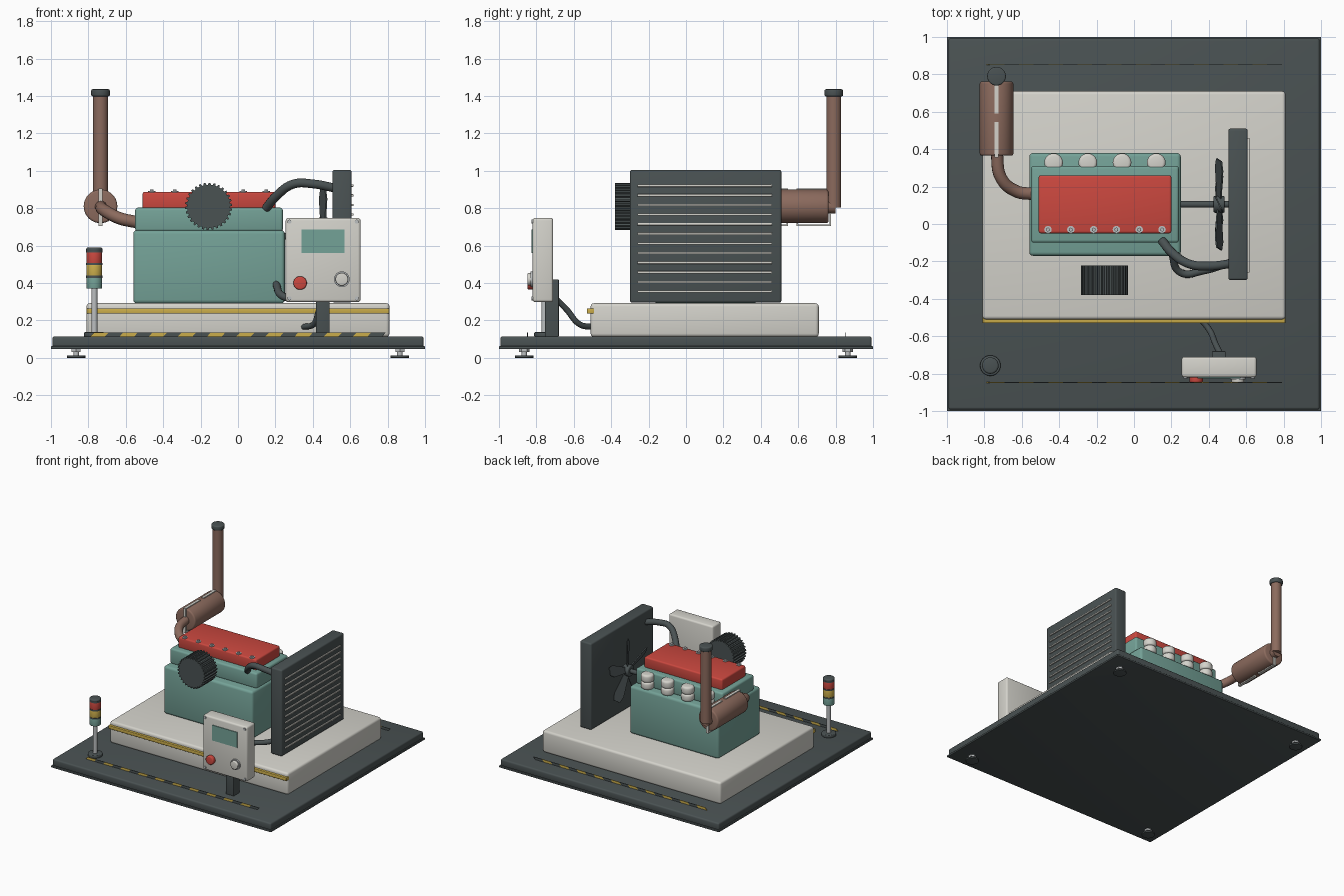
import bpy, bmesh, math
from mathutils import Matrix, Vector

if "Cube" in bpy.data.objects:
    bpy.data.objects.remove(bpy.data.objects["Cube"])


def mat(name, *c):
    m = bpy.data.materials.new(name)
    m.diffuse_color = (*c, 1)
    m.use_nodes = True
    m.node_tree.nodes["Principled BSDF"].inputs["Base Color"].default_value = m.diffuse_color
    return m


DARK = mat("slate", .068, .084, .086)
TEAL = mat("teal", .175, .36, .31)
LIGHT = mat("off_white", .66, .65, .60)
RED = mat("red", .60, .065, .05)
YELLOW = mat("yellow", .60, .42, .07)
BROWN = mat("rusty_brown", .26, .145, .11)
STEEL = mat("steel", .50, .52, .53)


def finish(bm, name, m):
    bmesh.ops.recalc_face_normals(bm, faces=bm.faces)
    me = bpy.data.meshes.new(name)
    bm.to_mesh(me)
    bm.free()
    ob = bpy.data.objects.new(name, me)
    bpy.context.collection.objects.link(ob)
    me.materials.append(m)
    return ob


def box(name, lo, hi, m, bev=0.0):
    bm = bmesh.new()
    size = [b - a for a, b in zip(lo, hi)]
    mid = [(a + b) / 2 for a, b in zip(lo, hi)]
    bmesh.ops.create_cube(bm, size=1, matrix=Matrix.Translation(mid) @ Matrix.Diagonal((*size, 1)))
    if bev:
        bmesh.ops.bevel(bm, geom=bm.edges[:], offset=bev, segments=3, profile=.5, affect='EDGES')
    return finish(bm, name, m)


def cyl(name, a, b, r, m, n=32, bev=0.0, r2=None):
    """Cylinder from point a to point b, with optional rim bevel."""
    a, b = Vector(a), Vector(b)
    d = b - a
    mx = Matrix.Translation((a + b) / 2) @ d.to_track_quat('Z', 'Y').to_matrix().to_4x4()
    bm = bmesh.new()
    bmesh.ops.create_cone(bm, cap_ends=True, segments=n, radius1=r,
                          radius2=r if r2 is None else r2, depth=d.length, matrix=mx)
    if bev:
        rims = [e for e in bm.edges if any(len(f.verts) > 4 for f in e.link_faces)]
        bmesh.ops.bevel(bm, geom=rims, offset=bev, segments=3, profile=.5, affect='EDGES')
    return finish(bm, name, m)


def extrude(name, pts, vec, m):
    """Extrude a closed 3D outline along vec."""
    bm = bmesh.new()
    f = bm.faces.new([bm.verts.new(p) for p in pts])
    g = bmesh.ops.extrude_face_region(bm, geom=[f])['geom']
    bmesh.ops.translate(bm, vec=vec, verts=[v for v in g if isinstance(v, bmesh.types.BMVert)])
    return finish(bm, name, m)


def tube(name, pts, r, m):
    """Smooth round hose through the points."""
    cu = bpy.data.curves.new(name, 'CURVE')
    cu.dimensions = '3D'
    cu.bevel_depth, cu.bevel_resolution, cu.resolution_u = r, 4, 10
    cu.use_fill_caps = True
    sp = cu.splines.new('BEZIER')
    sp.bezier_points.add(len(pts) - 1)
    for bp, p in zip(sp.bezier_points, pts):
        bp.co = p
        bp.handle_left_type = bp.handle_right_type = 'AUTO'
    tmp = bpy.data.objects.new(name + "_path", cu)
    bpy.context.collection.objects.link(tmp)
    bpy.context.view_layer.update()
    me = bpy.data.meshes.new_from_object(tmp)
    bpy.data.objects.remove(tmp)
    ob = bpy.data.objects.new(name, me)
    bpy.context.collection.objects.link(ob)
    me.materials.clear()
    me.materials.append(m)
    return ob


# Base plate, lower flange and levelling feet
box("base_plate", (-.992, -.992, .055), (.992, .992, .115), DARK, .012)
box("base_flange", (-1, -1, .046), (1, 1, .062), DARK, .004)
for sx in (-1, 1):
    for sy in (-1, 1):
        x, y = sx * .865, sy * .865
        cyl("foot_pad", (x, y, 0), (x, y, .013), .05, DARK, 24, .003)
        cyl("foot_stem", (x, y, .01), (x, y, .05), .015, STEEL, 16)
        cyl("foot_nut", (x, y, .03), (x, y, .048), .028, STEEL, 6)

# Hazard strips: upright slanted plates at front and back
for sy in (-1, 1):
    for i in range(20):
        x = -.79 + i * .078
        y = sy * .85
        extrude("hazard_stripe", [(x, y, .113), (x + .078, y, .113), (x + .098, y, .135), (x + .02, y, .135)],
                (0, .004, 0), DARK if i % 2 else YELLOW)

# Plinth with yellow rail
box("plinth", (-.81, -.51, .112), (.81, .71, .292), LIGHT, .018)
box("plinth_rail", (-.81, -.53, .236), (.81, -.49, .264), YELLOW, .004)

# Engine block, head and cover
box("engine_block", (-.56, -.17, .29), (.25, .38, .682), TEAL, .02)
box("cylinder_head", (-.55, -.10, .675), (.24, .31, .803), TEAL, .015)
box("rocker_cover", (-.51, -.05, .795), (.20, .26, .887), RED, .012)
for i in range(6):
    x = -.46 + i * .122
    cyl("cover_washer", (x, -.03, .884), (x, -.03, .891), .02, STEEL, 16)
    cyl("cover_bolt", (x, -.03, .885), (x, -.03, .9), .011, STEEL, 6)

# Ringed intake stacks along the back of the head
for i in range(4):
    x = -.43 + i * .183
    cyl("intake_lower", (x, .328, .68), (x, .328, .74), .05, LIGHT, 24, .016)
    cyl("intake_upper", (x, .328, .738), (x, .328, .80), .05, LIGHT, 24, .016)

# Ribbed air filter
ribs = []
N = 30
for i in range(N):
    for off, r in ((0, .115), (.12, .126), (.5, .126), (.62, .115)):
        t = 2 * math.pi * (i + off) / N
        ribs.append((-.157 + r * math.cos(t), -.38, .81 + r * math.sin(t)))
extrude("air_filter", ribs, (0, .157, 0), DARK)

# Radiator with slats
box("radiator", (.505, -.30, .295), (.608, .51, 1.005), DARK, .012)
for i in range(12):
    z = .354 + i * .0515
    box("radiator_slat", (.60, -.26, z - .006), (.617, .46, z + .006), LIGHT, .002)

# Fan in front of the radiator
FC = Vector((.455, .105, .65))
cyl("fan_hub", FC - Vector((.03, 0, 0)), FC + Vector((.03, 0, 0)), .045, DARK, 24, .008)
cyl("fan_shaft", (.24, .105, .65), (.52, .105, .65), .018, DARK, 16)
for i in range(5):
    blade = extrude("fan_blade", [(-.004, -.022, .03), (-.004, .022, .03), (-.004, .045, .20),
                                  (-.004, .03, .25), (-.004, -.03, .25), (-.004, -.045, .20)],
                    (.008, 0, 0), DARK)
    blade.matrix_world = (Matrix.Translation(FC) @ Matrix.Rotation(i * math.tau / 5, 4, 'X')
                          @ Matrix.Rotation(math.radians(25), 4, 'Z'))

# Coolant hoses
tube("upper_hose", [(.15, -.09, .80), (.205, -.155, .865), (.30, -.215, .93), (.40, -.225, .93),
                    (.53, -.21, .905)], .024, DARK)
tube("lower_hose", [(.20, -.15, .40), (.25, -.26, .325), (.37, -.25, .33), (.53, -.20, .38)], .02, DARK)

# Exhaust: bent pipe, muffler, straps, stack and cap
tube("exhaust_pipe", [(-.54, .16, .725), (-.63, .175, .745), (-.71, .245, .785), (-.735, .39, .81)],
     .033, BROWN)
cyl("muffler", (-.735, .365, .81), (-.735, .762, .81), .09, BROWN, 40, .012)
for y0, y1 in ((.355, .545), (.59, .775)):
    for z in (.705, .897):
        box("muffler_strap", (-.746, y0, z), (-.724, y1, z + .009), LIGHT)
    for y in (y0, y1 - .009):
        box("strap_end", (-.746, y, .705), (-.724, y + .009, .906), LIGHT)
cyl("exhaust_stack", (-.735, .79, .805), (-.735, .79, 1.41), .04, BROWN, 32)
cyl("stack_elbow", (-.735, .74, .81), (-.735, .80, .81), .038, BROWN, 24)
cyl("stack_cap", (-.735, .79, 1.398), (-.735, .79, 1.436), .05, DARK, 32, .008)

# Control panel on its post, with cable
box("panel_post", (.417, -.755, .112), (.49, -.68, .42), DARK, .005)
box("control_panel", (.255, -.82, .298), (.655, -.71, .748), LIGHT, .014)
box("panel_screen", (.34, -.825, .56), (.57, -.815, .686), TEAL)
cyl("red_button", (.332, -.81, .40), (.332, -.848, .40), .036, RED, 32, .008)
cyl("dial_ring", (.555, -.81, .42), (.555, -.832, .42), .042, STEEL, 32)
cyl("dial", (.555, -.82, .42), (.555, -.848, .42), .034, LIGHT, 32, .006)
for x in (.275, .635):
    for z in (.318, .728):
        cyl("panel_screw", (x, -.815, z), (x, -.827, z), .011, STEEL, 12)
tube("panel_cable", [(.46, -.69, .31), (.435, -.64, .26), (.405, -.57, .18), (.35, -.50, .165)],
     .016, DARK)

# Signal light tower
X, Y = -.768, -.757
cyl("tower_base", (X, Y, .112), (X, Y, .137), .055, DARK, 32, .006)
cyl("tower_pole", (X, Y, .13), (X, Y, .38), .016, STEEL, 20)
for z, m in ((.37, TEAL), (.437, YELLOW), (.504, RED)):
    cyl("tower_lamp", (X, Y, z), (X, Y, z + .06), .042, m, 32, .003)
    cyl("tower_ring", (X, Y, z + .058), (X, Y, z + .069), .044, DARK, 32)
cyl("tower_cap", (X, Y, .566), (X, Y, .59), .044, DARK, 32, .01)

# Smooth shading with sharp edges kept
bpy.ops.object.select_all(action='SELECT')
bpy.context.view_layer.objects.active = bpy.data.objects["base_plate"]
bpy.ops.object.shade_smooth_by_angle(angle=math.radians(35))
